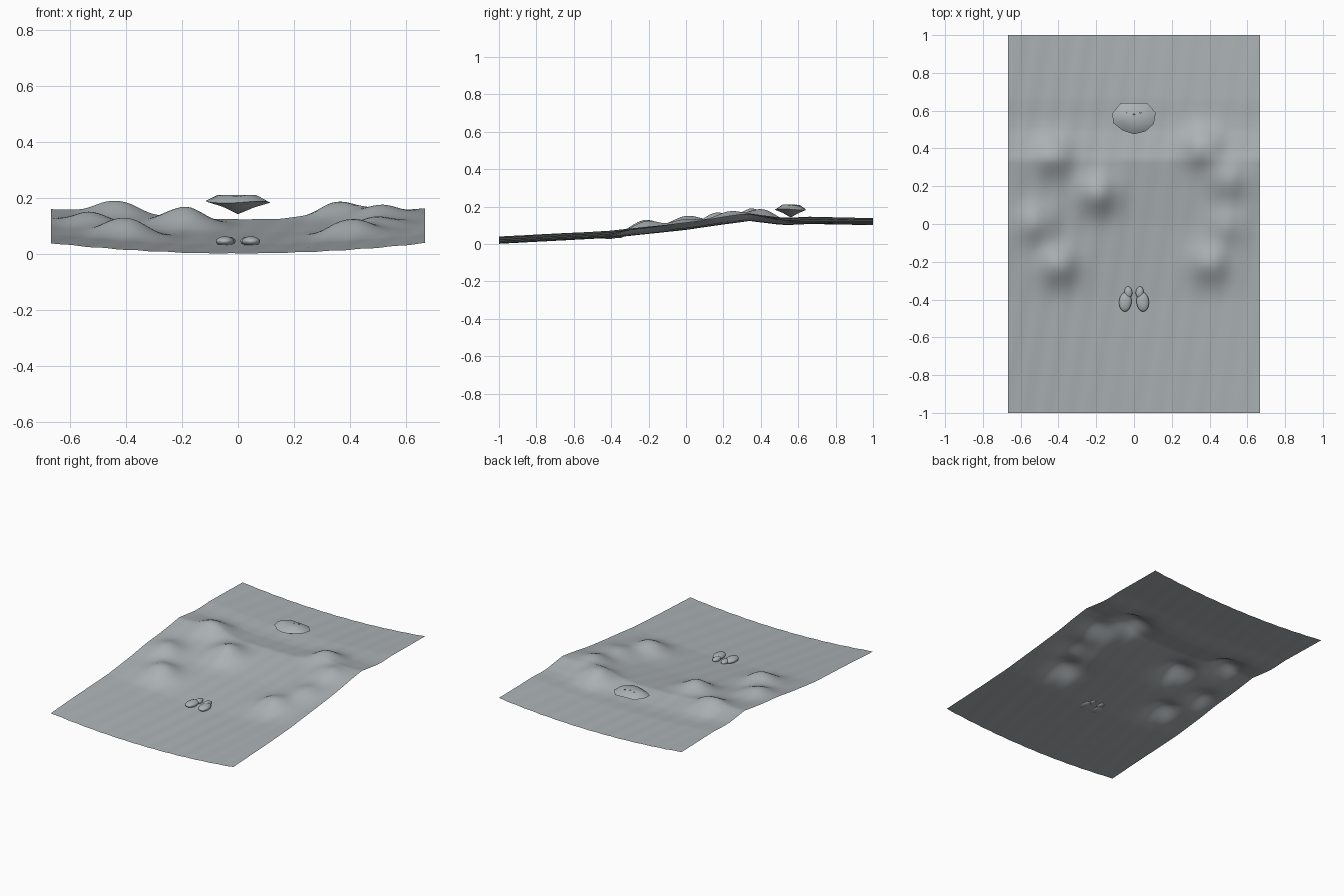
import bpy, bmesh
from math import exp, sin, cos, pi
from mathutils import Matrix

cube = bpy.data.objects.get("Cube")
if cube:
    bpy.data.objects.remove(cube)

stone = bpy.data.materials.new("stone grey")
stone.use_nodes = True
STONE = (0.41, 0.445, 0.46, 1)
stone.diffuse_color = STONE
stone.node_tree.nodes["Principled BSDF"].inputs["Base Color"].default_value = STONE


def finish(bm, name, smooth=True):
    mesh = bpy.data.meshes.new(name)
    bm.to_mesh(mesh)
    bm.free()
    mesh.materials.append(stone)
    for face in mesh.polygons:
        face.use_smooth = smooth
    obj = bpy.data.objects.new(name, mesh)
    bpy.context.collection.objects.link(obj)
    return obj


# Ground: slope up to a ridge, shallow ditch, then a level back field
SLOPE = [(-1, 0.002), (-0.4, 0.034), (0, 0.076), (0.34, 0.124),
         (0.5, 0.104), (0.56, 0.103), (0.66, 0.108), (1, 0.102)]
# Mounds: x, y, height
MOUNDS = [(-0.43, 0.36, 0.053), (-0.19, 0.16, 0.066), (-0.52, 0, 0.05),
          (-0.4, -0.22, 0.063), (0.36, 0.41, 0.06), (0.5, 0.23, 0.044),
          (0.49, -0.01, 0.036), (0.4, -0.21, 0.057)]
HALF_WIDTH = 0.667


def ground_height(x, y):
    z = SLOPE[-1][1]
    for (y0, z0), (y1, z1) in zip(SLOPE, SLOPE[1:]):
        if y <= y1:
            z = z0 + (z1 - z0) * (y - y0) / (y1 - y0)
            break
    z += 0.037 * (x / HALF_WIDTH) ** 2
    z += 0.001 * sin(55 * x - 9 * y)
    for mx, my, h in MOUNDS:
        z += h * exp(-((x - mx) ** 2 + (y - my) ** 2) / (2 * 0.073 ** 2))
    return z


bm = bmesh.new()
bmesh.ops.create_grid(bm, x_segments=80, y_segments=100, size=1)
for v in bm.verts:
    v.co.x *= HALF_WIDTH
    v.co.z = ground_height(v.co.x, v.co.y)
finish(bm, "ground")


# Paired rounded stones half sunk in the slope
def sunk_stone(name, center, radii, turn):
    bm = bmesh.new()
    bmesh.ops.create_uvsphere(bm, u_segments=24, v_segments=14, radius=1)
    place = (Matrix.Translation(center) @ Matrix.Rotation(turn, 4, "Z")
             @ Matrix.Diagonal((*radii, 1)))
    bmesh.ops.transform(bm, matrix=place, verts=bm.verts)
    finish(bm, name)


for side, label in ((1, "left"), (-1, "right")):
    sunk_stone(label + "_large_stone", (side * 0.046, -0.412, 0.045),
               (0.033, 0.052, 0.018), side * 0.08)
    sunk_stone(label + "_small_stone", (side * 0.03, -0.362, 0.046),
               (0.021, 0.031, 0.015), side * -0.1)

# Floating rock: wavy rim, low domed top and a pointed underside
RIM = [(-0.115, 0.585), (-0.07, 0.64), (0.07, 0.64), (0.115, 0.59),
       (0.105, 0.53), (0.06, 0.49), (0, 0.475), (-0.06, 0.495), (-0.11, 0.535)]
MID_Y = 0.56
bm = bmesh.new()


def ring(scale, lift, wave):
    verts = []
    for i, (x, y) in enumerate(RIM):
        z = lift + wave * cos(i * 4 * pi / len(RIM))
        verts.append(bm.verts.new((x * scale, MID_Y + (y - MID_Y) * scale, z)))
    return verts


def bridge(a, b):
    for i in range(len(a)):
        j = (i + 1) % len(a)
        bm.faces.new((a[i], a[j], b[j], b[i]))


def cap(a, z):
    tip = bm.verts.new((0, MID_Y, z))
    for i in range(len(a)):
        bm.faces.new((a[i], a[(i + 1) % len(a)], tip))


rim = ring(1, 0.185, 0.004)
shoulder = ring(0.62, 0.207, 0.004)
belly = ring(0.5, 0.168, 0.004)
bridge(rim, shoulder)
cap(shoulder, 0.211)
bridge(rim, belly)
cap(belly, 0.142)
bmesh.ops.recalc_face_normals(bm, faces=bm.faces)
rock = finish(bm, "floating_rock")
bpy.context.view_layer.objects.active = rock
rock.select_set(True)
bpy.ops.object.shade_smooth_by_angle(angle=0.6)

# Small pits on the floating rock
for i, (x, y) in enumerate(((-0.035, 0.59), (0, 0.58), (0.035, 0.59))):
    sunk_stone("rock_knob_%d" % (i + 1), (x, y, 0.208), (0.005, 0.004, 0.003), 0)
